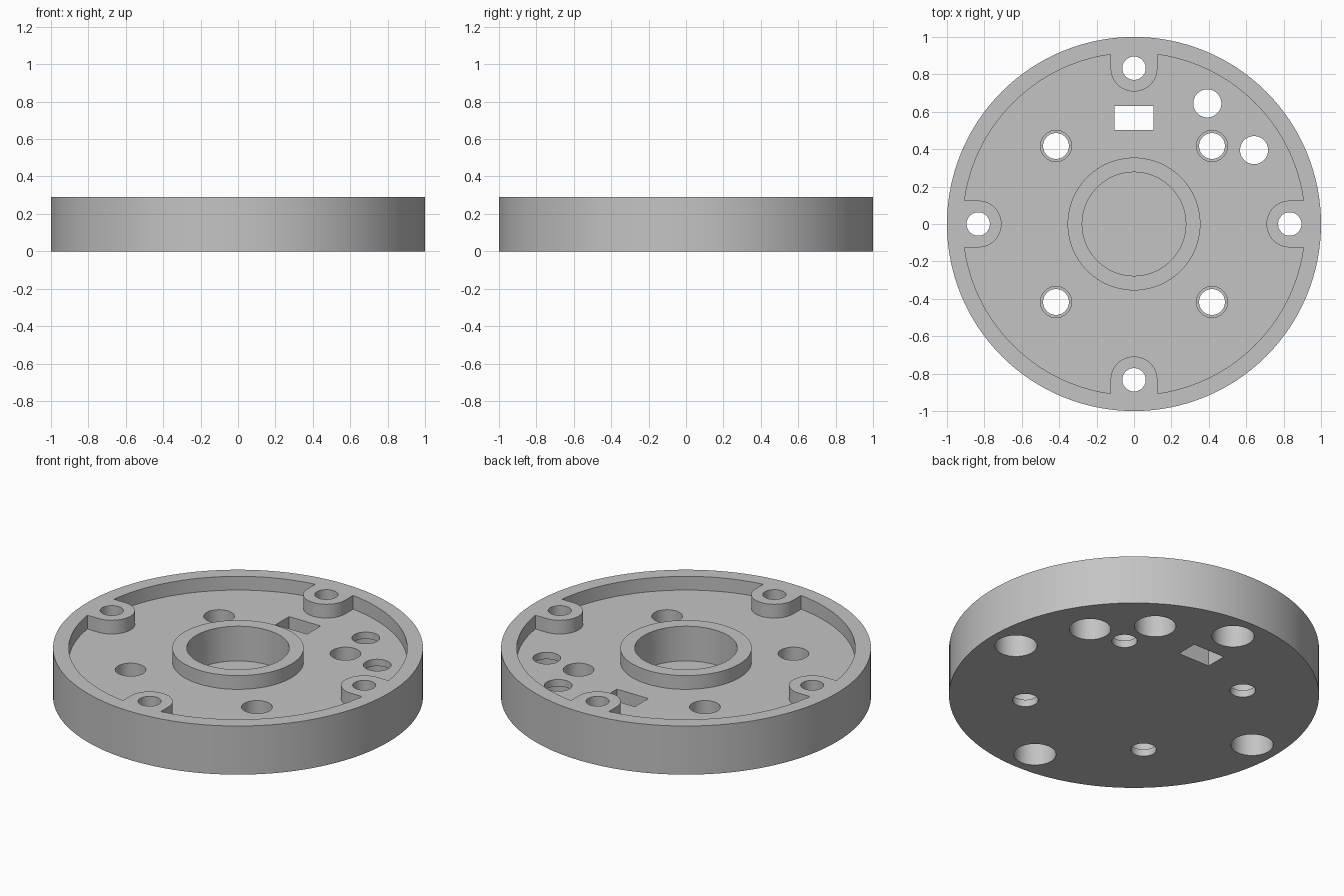
import bpy
import math
from mathutils import Matrix

default = bpy.data.objects.get("Cube")
if default:
    bpy.data.objects.remove(default, do_unlink=True)

HEIGHT, FLOOR = 0.29, 0.208
OVER = 0.1  # how far cutters reach past the surfaces


def cylinder(name, r, z0, z1, x=0, y=0, sides=64):
    bpy.ops.mesh.primitive_cylinder_add(vertices=sides, radius=r, depth=z1 - z0,
                                        location=(x, y, (z0 + z1) / 2))
    ob = bpy.context.object
    ob.name = name
    return ob


def block(name, x0, x1, y0, y1, z0, z1):
    bpy.ops.mesh.primitive_cube_add(size=1)
    ob = bpy.context.object
    ob.name = name
    size = Matrix.Diagonal((x1 - x0, y1 - y0, z1 - z0, 1))
    centre = Matrix.Translation(((x0 + x1) / 2, (y0 + y1) / 2, (z0 + z1) / 2))
    ob.data.transform(centre @ size)
    return ob


def combine(target, tool, operation="DIFFERENCE"):
    """Apply a boolean and discard the tool."""
    tool.hide_render = True
    mod = target.modifiers.new("cut", "BOOLEAN")
    mod.operation, mod.solver, mod.object = operation, "EXACT", tool
    bpy.context.view_layer.objects.active = target
    bpy.ops.object.modifier_apply(modifier=mod.name)
    bpy.data.objects.remove(tool, do_unlink=True)


def stepped_hole(target, x, y, r_low, r_high, step):
    """Through hole with one radius below the step and another above."""
    combine(target, cylinder("lower_bore", r_low, -OVER, step, x, y))
    combine(target, cylinder("upper_bore", r_high, step - 0.01 if r_high < r_low else step,
                             HEIGHT + OVER, x, y))


# Recess shape: disc with the hub and four U-shaped screw bosses left standing
recess = cylinder("recess", 0.915, FLOOR, HEIGHT + OVER, sides=128)
combine(recess, cylinder("hub", 0.355, 0, 1, sides=96))
quarter_turns = [(math.cos(i * math.pi / 2), math.sin(i * math.pi / 2)) for i in range(4)]
for i, (c, s) in enumerate(quarter_turns):
    boss = cylinder("boss", 0.125, 0, 1, 0.833)
    combine(boss, block("boss_web", 0.833, 1.2, -0.125, 0.125, 0, 1), "UNION")
    boss.matrix_world = Matrix.Rotation(i * math.pi / 2, 4, "Z") @ boss.matrix_world
    bpy.context.view_layer.update()
    combine(recess, boss)

# Round housing with the recess and the blind centre bore
housing = cylinder("round_housing", 1.0, 0, HEIGHT, sides=128)
combine(housing, recess)
combine(housing, cylinder("centre_bore", 0.277, 0.083, HEIGHT + OVER, sides=96))

# Boss screw holes, counterbored from below
for c, s in quarter_turns:
    stepped_hole(housing, 0.833 * c, 0.833 * s, 0.114, 0.0625, 0.2)

# Floor screw holes, counterbored from above
for x in (-0.417, 0.417):
    for y in (-0.417, 0.417):
        combine(housing, cylinder("screw_seat", 0.083, 0.042, HEIGHT + OVER, x, y))
        combine(housing, cylinder("screw_hole", 0.069, -OVER, 0.06, x, y))

# Pair of cable holes, wider below
for x, y in ((0.392, 0.645), (0.642, 0.395)):
    stepped_hole(housing, x, y, 0.112, 0.075, 0.167)

# Rectangular slot
combine(housing, block("slot", -0.104, 0.104, 0.503, 0.63, -OVER, HEIGHT + OVER))

# Single grey material
grey = bpy.data.materials.new("light_grey")
grey.use_nodes = True
colour = (0.55, 0.55, 0.55, 1)
grey.diffuse_color = colour
grey.node_tree.nodes["Principled BSDF"].inputs["Base Color"].default_value = colour
housing.data.materials.clear()
housing.data.materials.append(grey)

# Smooth round walls, sharp rims
bpy.ops.object.select_all(action="DESELECT")
housing.select_set(True)
bpy.context.view_layer.objects.active = housing
bpy.ops.object.shade_smooth_by_angle(angle=math.radians(30))
